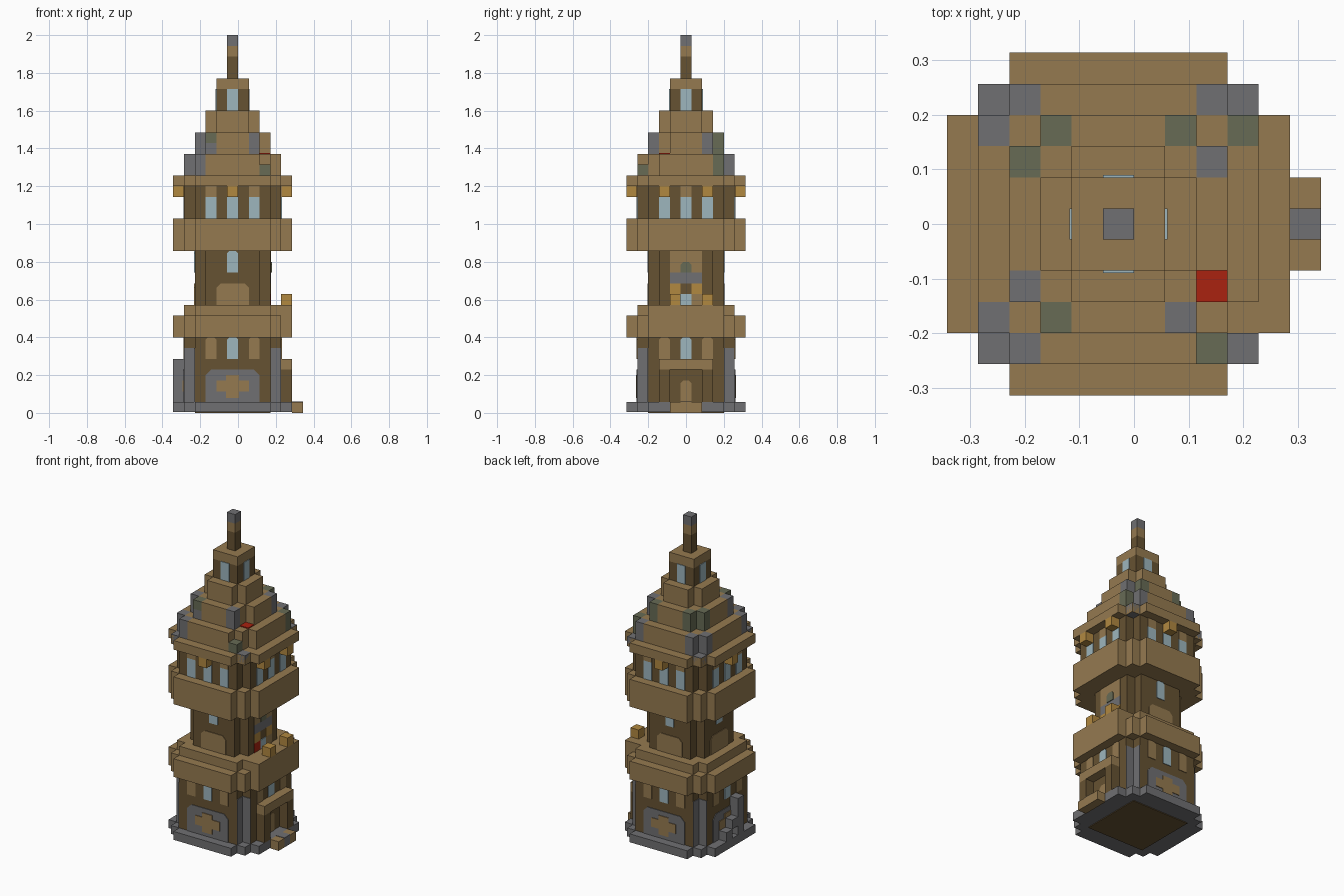
import bpy, bmesh
from mathutils import Vector

cube = bpy.data.objects.get("Cube")
if cube:
    bpy.data.objects.remove(cube, do_unlink=True)

U = 2 / 35            # one block
CX = -U / 2           # tower axis
T = 0.1               # plate thickness in blocks


def material(name, code):
    rgb = [int(code[n:n + 2], 16) / 255 for n in (0, 2, 4)]
    col = [c / 12.92 if c <= 0.04045 else ((c + 0.055) / 1.055) ** 2.4 for c in rgb] + [1]
    m = bpy.data.materials.new(name)
    m.use_nodes = True
    m.diffuse_color = col
    m.node_tree.nodes["Principled BSDF"].inputs["Base Color"].default_value = col
    return m


TAN = material("tan_wood", "957a50")
DARK = material("dark_wood", "665232")
GREY = material("grey_stone", "707072")
MOSS = material("mossy_stone", "676b55")
GLASS = material("pale_glass", "9db6be")
GOLD = material("golden_lamp", "b18840")
RED = material("red_block", "aa2210")


def prism(name, points, push, mat):
    """Extrude a planar polygon, given in blocks, along a vector."""
    bm = bmesh.new()
    face = bm.faces.new([bm.verts.new(p) for p in points])
    new = bmesh.ops.extrude_face_region(bm, geom=[face])["geom"]
    bmesh.ops.translate(bm, vec=push, verts=[v for v in new if isinstance(v, bmesh.types.BMVert)])
    bmesh.ops.recalc_face_normals(bm, faces=bm.faces)
    for v in bm.verts:
        v.co = v.co * U + Vector((CX, 0, 0))
    mesh = bpy.data.meshes.new(name)
    bm.to_mesh(mesh)
    bm.free()
    mesh.materials.append(mat)
    ob = bpy.data.objects.new(name, mesh)
    bpy.context.collection.objects.link(ob)
    return ob


def turn(x, y, side):
    for _ in range(side):
        x, y = -y, x
    return x, y


def storey(name, quarter, z0, z1, mat):
    """Extrude an outline made of one corner repeated on four sides."""
    pts = [(*turn(x, y, s), z0) for s in range(4) for x, y in quarter]
    return prism(name, pts, Vector((0, 0, z1 - z0)), mat)


def square(r):
    return [(r + .5, r + .5)]


def plus(r):
    return [(r + .5, r - .5), (r - .5, r - .5), (r - .5, r + .5)]


def stepped(r):
    return [(r + .5, r - 1.5), (r - .5, r - 1.5), (r - .5, r - .5),
            (r - 1.5, r - .5), (r - 1.5, r + .5)]


def block(name, i, j, k0, k1, mat, di=0, dj=0):
    """Box of whole blocks from cell (i, j) to (i+di, j+dj)."""
    x0, x1, y0, y1 = i - .5, i + di + .5, j - .5, j + dj + .5
    return prism(name, [(x0, y0, k0), (x1, y0, k0), (x1, y1, k0), (x0, y1, k0)],
                 Vector((0, 0, k1 - k0)), mat)


def plate(name, side, a0, a1, k0, k1, dist, mat, cut=0, layer=1):
    """Thin panel on a wall; sides run front, left, back, right."""
    prof = [(a0, k0), (a1, k0), (a1, k1)]
    if cut:
        prof = [(a0, k0), (a1, k0), (a1, k1 - cut), (a1 - cut, k1),
                (a0 + cut, k1), (a0, k1 - cut)]
    else:
        prof.append((a0, k1))
    pts = [(*turn(a, -dist, side), k) for a, k in prof]
    return prism(name, pts, Vector((*turn(0, -T * layer * .7, side), 0)), mat)


# Main storeys
storey("base", stepped(5), .08, 1, GREY)
storey("floor", square(3), 0, .1, DARK)
storey("lower_walls", plus(4), 1, 7, DARK)
storey("lower_balcony", stepped(5), 7, 9, TAN)
storey("lower_balcony_rim", plus(4), 9, 10, TAN)
storey("middle_walls", plus(3), 10, 15, DARK)
storey("upper_balcony", stepped(5), 15, 18, TAN)
storey("upper_walls", plus(4), 18, 21, DARK)
storey("eave", stepped(5), 21, 22, TAN)
storey("roof_lower", stepped(4), 22, 24, TAN)
storey("roof_middle", stepped(3), 24, 26, TAN)
storey("roof_upper", plus(2), 26, 28, TAN)
storey("lantern_room", square(1), 28, 30, DARK)
storey("lantern_cap", square(1), 30, 31, TAN)
storey("spire", square(0), 31, 33, DARK)
storey("spire_band", square(0), 33, 34, TAN)
storey("spire_tip", square(0), 34, 35, GREY)

# Details repeated on all four sides
for s in range(4):
    # Stone facing in the corner notches
    x, y = turn(3.5, -4, s)
    for name, d, a, side in (("quoin_a", 3.5, -4, s + 1), ("quoin_b", 3.5, 4, s)):
        side %= 4
        plate(name, side, a - .5, a + .5, 1, 6, d, GREY)
    # Ground panel with cross, except on the door side
    if s != 1:
        plate("stone_panel", s, -2.5, 2.5, 1, 4, 4.5, GREY, .5)
        plate("cross_bar", s, -1.5, 1.5, 2, 3, 4.5, TAN, 0, 2)
        plate("cross_post", s, -.6, .6, 1.4, 3.5, 4.5, TAN, 0, 2.2)
    # Lower windows and blind arches
    plate("lower_window", s, -.5, .5, 5, 7, 4.5, GLASS, .2)
    for a in (-2, 2):
        plate("blind_arch", s, a - .5, a + .5, 5, 7, 4.5, TAN, .2)
    # Middle windows
    if s != 1:
        plate("middle_arch", s, -1.5, 1.5, 10, 12, 3.5, TAN, .4)
        plate("middle_window", s, -.5, .5, 13, 15, 3.5, GLASS, .2)
    # Upper windows with lintels
    for a in (-2, 0, 2):
        plate("upper_window", s, a - .5, a + .5, 18, 20, 4.5, GLASS)
        plate("upper_lintel", s, a - .5, a + .5, 20, 21, 4.5, TAN)
    # Lantern room window
    plate("top_window", s, -.5, .5, 28, 30, 1.5, GLASS)
    # Hanging lamps below the eave
    for a in ((-2, 2) if s == 1 else (0,)):
        block("eave_lamp", *turn(a, -5, s), 20, 21, GOLD)
    # Stone caps at the eave corners
    block("eave_corner_cap", *turn(4, -4, s), 21, 22.06, GREY)

# Weathered corner stones on the roof
for i, j, mat in ((-4, -3, GREY), (-3, -4, GREY), (-4, 3, GREY),
                  (-3, 4, GREY), (3, 4, GREY), (4, 3, MOSS)):
    block("roof_lower_stone", i, j, 22, 24, mat)
block("roof_broken_stone", 3, -4, 22, 23, MOSS)
for i, j, mat in ((-3, -2, GREY), (2, -3, GREY), (-3, 2, MOSS),
                  (-2, 3, MOSS), (2, 3, MOSS), (3, 2, GREY)):
    block("roof_middle_stone", i, j, 24, 26, mat)
block("roof_mixed_stone_low", -2, -3, 24, 25, GREY)
block("roof_mixed_stone_high", -2, -3, 25, 26, MOSS)
block("roof_red_patch", 3, -2, 24, 24.1, RED)

# Doorway and step
for j in (-2, 2):
    block("door_jamb", 5, j, 1, 4, DARK)
block("door_lintel", 5, -2, 4, 5, TAN, dj=4)
plate("door", 1, -.5, .5, 1, 3, 4.5, TAN, .25)
block("step", 6, -1, 0, 1, TAN, dj=2)
block("step_stone", 6, 0, 0, 1.05, GREY)

# Balcony over the doorway
block("balcony_rail", 5, -3, 9, 10, TAN, dj=6)
for j in (-1, 2):
    block("rail_lamp", 5, j, 10, 11, GOLD)
plate("balcony_window", 1, -.5, .5, 10, 11, 3.5, GLASS)
plate("balcony_red_panel", 1, -1.5, -.5, 10, 11, 3.5, RED)
plate("balcony_side_panel", 1, .5, 1.5, 10, 11, 3.5, TAN)
for j in (-1, 1):
    plate("balcony_gold_panel", 1, j - .5, j + .5, 11, 12, 3.5, GOLD)
plate("balcony_stone_band", 1, -1.5, 1.5, 12, 13, 3.5, GREY)
plate("balcony_upper_panel", 1, -1.5, 1.5, 13, 15, 3.5, TAN)
plate("balcony_moss_arch", 1, -.5, .5, 13, 14, 3.5, MOSS, .25, 2)

# Broken stone stack on the side away from the door
block("stack_tall", -5, -1, 1, 5, GREY)
block("stack_middle", -5, 0, 2, 3, GREY)
block("stack_low", -5, 1, 1, 2, GREY)
